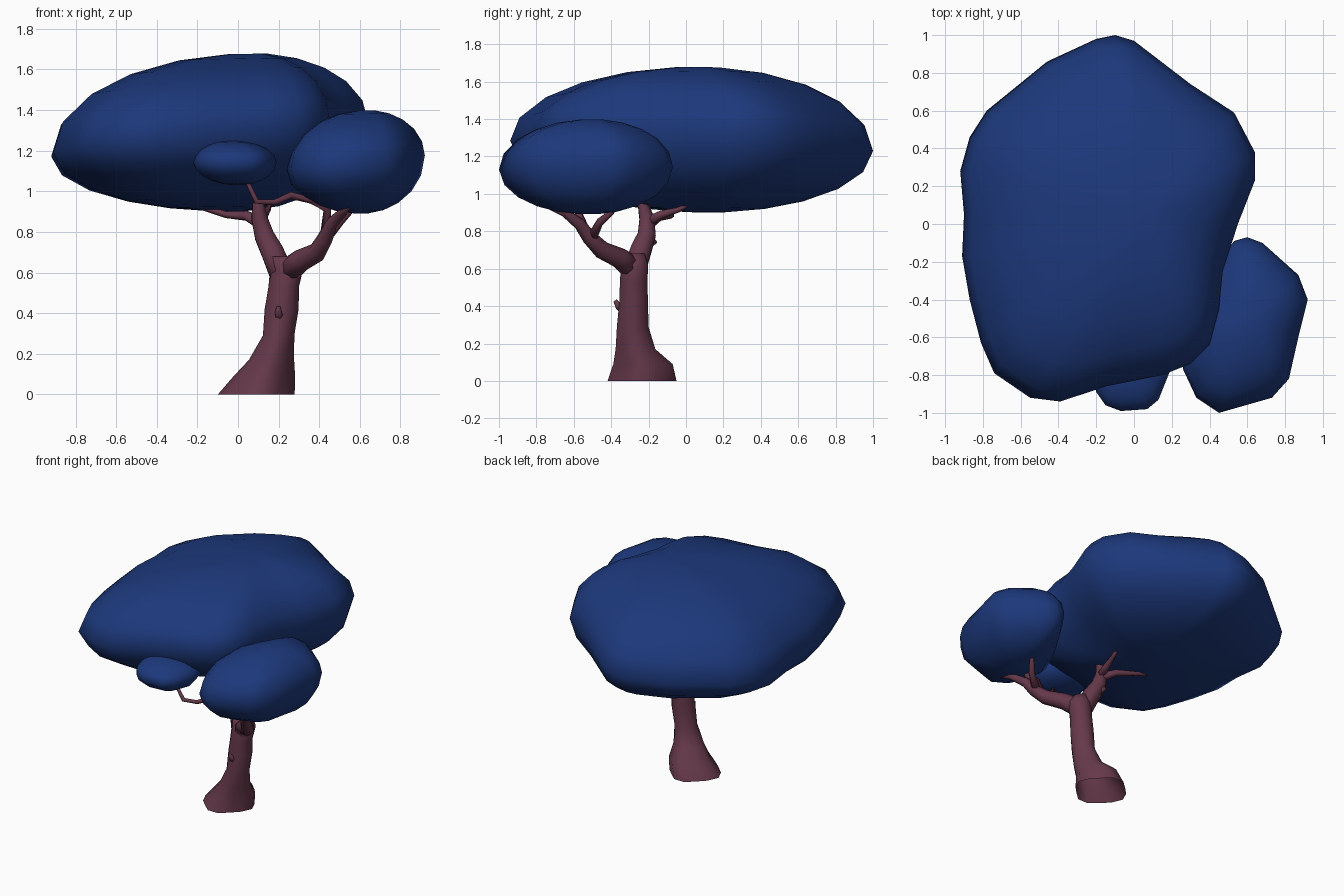
import bpy, bmesh, math
from mathutils import Vector


def material(name, color):
    m = bpy.data.materials.new(name)
    m.diffuse_color = color
    return m


LEAF = material("leaf_blue", (0.012, 0.04, 0.2, 1))
BARK = material("bark", (0.13, 0.04, 0.068, 1))


def loft(name, rings, mat, cap_start=True, cap_end=True):
    """Skin a list of equal-length point rings."""
    bm = bmesh.new()
    rows = [[bm.verts.new(p) for p in ring] for ring in rings]
    n = len(rows[0])
    for a, b in zip(rows, rows[1:]):
        for i in range(n):
            j = (i + 1) % n
            bm.faces.new((a[i], a[j], b[j], b[i]))
    for row, wanted in ((rows[0], cap_start), (rows[-1], cap_end)):
        if wanted:
            c = bm.verts.new(sum((v.co for v in row), Vector()) / n)
            for i in range(n):
                bm.faces.new((row[i], row[(i + 1) % n], c))
    bmesh.ops.recalc_face_normals(bm, faces=bm.faces)
    me = bpy.data.meshes.new(name)
    bm.to_mesh(me)
    bm.free()
    me.materials.append(mat)
    me.shade_smooth()
    ob = bpy.data.objects.new(name, me)
    bpy.context.collection.objects.link(ob)
    return ob


def canopy(name, outline, rim, top, bottom):
    """Cushion: plan outline at a tilted rim, closing on a top and a bottom point."""
    rings = []
    for deg in (-84, -70, -55, -38, -20, 0, 18, 36, 52, 68, 83):
        t = math.radians(deg)
        s, g = math.cos(t), abs(math.sin(t))
        apex = top if deg > 0 else bottom
        ring = []
        for x, y in outline:
            z = rim(x, y)
            ring.append((apex[0] + (x - apex[0]) * s,
                         apex[1] + (y - apex[1]) * s,
                         z + (apex[2] - z) * g))
        rings.append(ring)
    return loft(name, rings, LEAF)


def branch(name, path, sides=8):
    """Tapering tube along (x, y, z, radius) points."""
    pts = [Vector(p[:3]) for p in path]
    rings = []
    for i, p in enumerate(pts):
        d = (pts[min(i + 1, len(pts) - 1)] - pts[max(i - 1, 0)]).normalized()
        ref = Vector((0.3, 0.9, 0.1)).normalized()
        if abs(d.dot(ref)) > 0.9:
            ref = Vector((1, 0, 0))
        u = d.cross(ref).normalized()
        v = d.cross(u)
        r = path[i][3]
        rings.append([p + r * (math.cos(a) * u + math.sin(a) * v)
                      for a in (k * math.tau / sides for k in range(sides))])
    return loft(name, rings, BARK)


# Large main canopy
canopy("main_canopy",
       [(-0.1, 1.0), (0.0, 0.97), (0.3, 0.74), (0.53, 0.59), (0.64, 0.38),
        (0.64, 0.23), (0.55, 0), (0.47, -0.25), (0.45, -0.45), (0.4, -0.64),
        (0.3, -0.74), (0.15, -0.8), (-0.15, -0.86), (-0.39, -0.94), (-0.55, -0.92),
        (-0.74, -0.79), (-0.81, -0.63), (-0.87, -0.4), (-0.91, -0.17), (-0.9, 0.05),
        (-0.92, 0.28), (-0.87, 0.46), (-0.78, 0.6), (-0.46, 0.86), (-0.2, 0.98)],
       lambda x, y: 1.285 + 0.11 * x - 0.045 * y,
       (0.08, 0.06, 1.68), (-0.03, 0.12, 0.9))

# Medium canopy on the right
canopy("right_canopy",
       [(0.6, -0.07), (0.68, -0.1), (0.87, -0.27), (0.92, -0.4), (0.87, -0.6),
        (0.82, -0.82), (0.73, -0.92), (0.45, -1.0), (0.33, -0.92), (0.26, -0.77),
        (0.24, -0.6), (0.33, -0.4), (0.45, -0.2), (0.53, -0.09)],
       lambda x, y: 1.14 + 0.1 * (x - 0.55),
       (0.64, -0.5, 1.4), (0.61, -0.52, 0.89))

# Small canopy at the front
canopy("front_canopy",
       [(-0.22, -0.8), (-0.2, -0.89), (-0.15, -0.96), (-0.07, -0.99), (0.07, -0.98),
        (0.13, -0.93), (0.19, -0.78), (0.15, -0.62), (0.05, -0.53), (-0.08, -0.53),
        (-0.18, -0.64)],
       lambda x, y: 1.145,
       (-0.04, -0.77, 1.25), (0.0, -0.77, 1.03))

# Trunk with flared roots: x, y, z, x radius, y radius, root lobe strength
trunk = [(0.09, -0.235, 0, 0.175, 0.18, 0.08), (0.13, -0.23, 0.09, 0.14, 0.155, 0.08),
         (0.165, -0.27, 0.17, 0.105, 0.105, 0.06), (0.2, -0.285, 0.29, 0.075, 0.085, 0.03),
         (0.215, -0.28, 0.42, 0.082, 0.078, 0.02), (0.225, -0.28, 0.53, 0.075, 0.075, 0),
         (0.24, -0.275, 0.62, 0.082, 0.075, 0), (0.225, -0.28, 0.68, 0.06, 0.06, 0)]
rings = []
for x, y, z, rx, ry, lobe in trunk:
    ring = []
    for k in range(14):
        a = k * math.tau / 14
        f = 1 + lobe * math.cos(4 * a)
        ring.append((x + rx * f * math.cos(a), y + ry * f * math.sin(a), z))
    rings.append(ring)
loft("trunk", rings, BARK, cap_start=False)

# Main limbs
branch("left_limb", [(0.22, -0.28, 0.58, 0.065), (0.17, -0.24, 0.7, 0.06),
                     (0.13, -0.21, 0.78, 0.052), (0.105, -0.21, 0.87, 0.042),
                     (0.1, -0.23, 0.95, 0.03), (0.12, -0.22, 1.05, 0.02)])
branch("right_limb", [(0.24, -0.28, 0.6, 0.065), (0.31, -0.36, 0.66, 0.055),
                      (0.39, -0.45, 0.7, 0.048), (0.43, -0.52, 0.77, 0.04),
                      (0.46, -0.57, 0.84, 0.032), (0.52, -0.65, 0.9, 0.022),
                      (0.55, -0.75, 0.94, 0.014)])

# Thinner branches
branch("front_branch", [(0.43, -0.53, 0.78, 0.028), (0.44, -0.58, 0.91, 0.02),
                        (0.36, -0.64, 0.955, 0.017), (0.26, -0.69, 0.98, 0.018),
                        (0.18, -0.73, 0.945, 0.015), (0.09, -0.76, 0.95, 0.014),
                        (0.04, -0.78, 1.06, 0.01)], 6)
branch("right_branch", [(0.43, -0.5, 0.77, 0.03), (0.5, -0.46, 0.85, 0.022),
                        (0.55, -0.4, 0.9, 0.018), (0.56, -0.38, 0.98, 0.012)], 6)
branch("left_branch", [(0.12, -0.2, 0.84, 0.035), (0.04, -0.14, 0.88, 0.025),
                       (-0.06, -0.08, 0.885, 0.017), (-0.2, -0.08, 0.93, 0.015),
                       (-0.34, -0.12, 0.94, 0.014), (-0.48, -0.15, 0.99, 0.013),
                       (-0.57, -0.18, 0.985, 0.013), (-0.62, -0.2, 1.06, 0.01)], 6)
branch("back_branch", [(0.12, -0.2, 0.85, 0.03), (0.13, -0.13, 0.89, 0.022),
                       (0.15, -0.04, 0.915, 0.014), (0.16, 0.04, 0.96, 0.01)], 6)

# Broken stubs
branch("trunk_stub", [(0.21, -0.32, 0.37, 0.03), (0.2, -0.36, 0.4, 0.02),
                      (0.2, -0.38, 0.43, 0.01)], 6)
branch("limb_stub", [(0.14, -0.22, 0.72, 0.03), (0.12, -0.18, 0.74, 0.02),
                     (0.11, -0.16, 0.745, 0.01)], 6)
